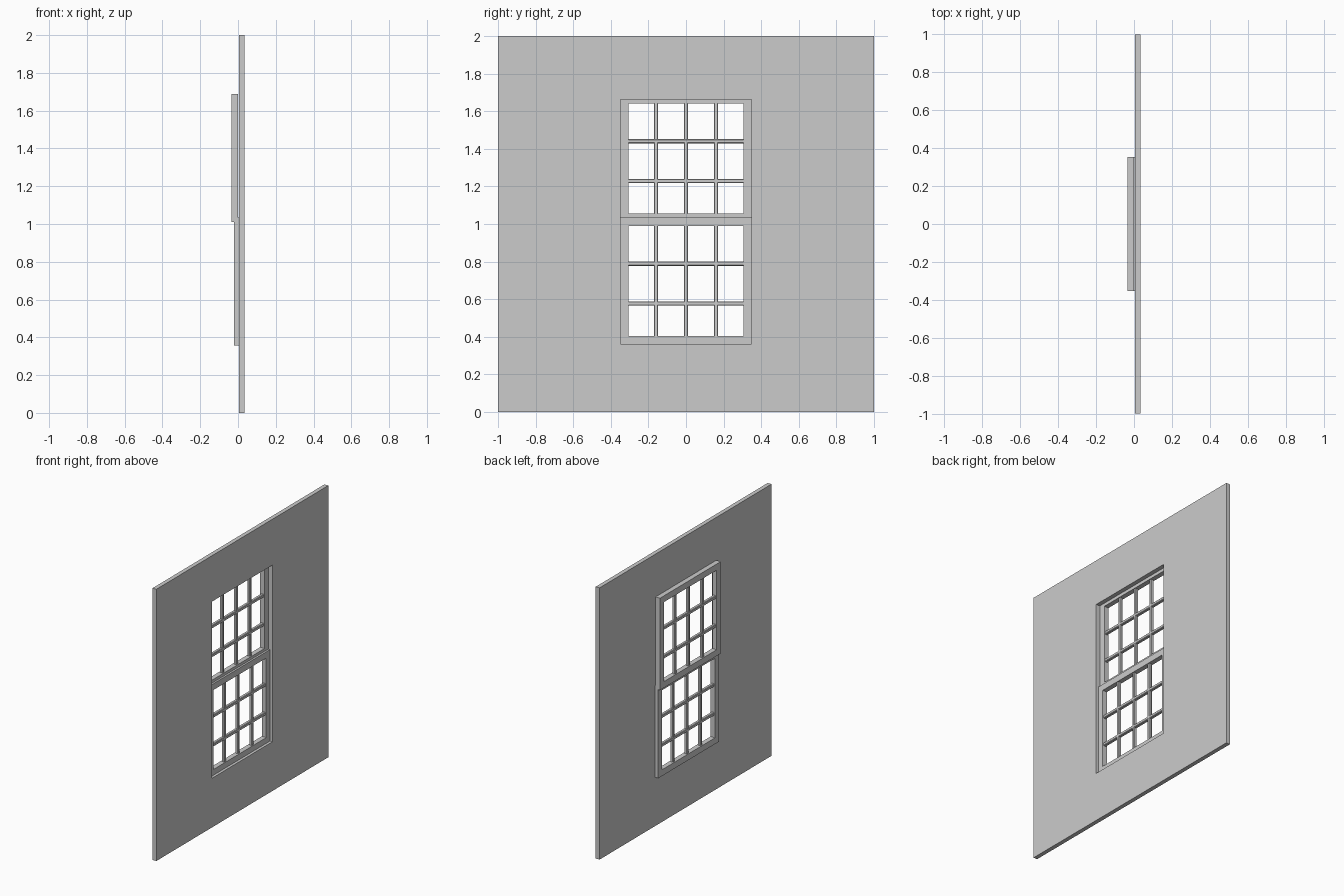
import bpy, bmesh

if "Cube" in bpy.data.objects:
    bpy.data.objects.remove(bpy.data.objects["Cube"])


def add_object(name, bm):
    bmesh.ops.recalc_face_normals(bm, faces=bm.faces)
    mesh = bpy.data.meshes.new(name)
    bm.to_mesh(mesh)
    bm.free()
    obj = bpy.data.objects.new(name, mesh)
    bpy.context.collection.objects.link(obj)
    return obj


def ring(name, x, outer, inner):
    """Rectangular plate with a rectangular hole; outer/inner = (half width, z low, z high)."""
    bm = bmesh.new()

    def loop(rect, px):
        w, lo, hi = rect
        return [bm.verts.new((px, y, z)) for y, z in ((-w, lo), (w, lo), (w, hi), (-w, hi))]

    loops = [loop(outer, x[0]), loop(outer, x[1]), loop(inner, x[1]), loop(inner, x[0])]
    for a, b in zip(loops, loops[1:] + loops[:1]):
        for i in range(4):
            j = (i + 1) % 4
            bm.faces.new((a[i], a[j], b[j], b[i]))
    return add_object(name, bm)


def bar(name, centre, size):
    """Glazing bar: box with chamfered edges."""
    bm = bmesh.new()
    bmesh.ops.create_cube(bm, size=1)
    bmesh.ops.scale(bm, vec=size, verts=bm.verts)
    bmesh.ops.translate(bm, vec=centre, verts=bm.verts)
    obj = add_object(name, bm)
    mod = obj.modifiers.new("chamfer", "BEVEL")
    mod.width = 0.004
    mod.segments = 1
    return obj


BAR = 0.023
HALF_IN = 0.307
RAIL = 0.046
PANE_H = 0.585


def sash(name, x_back, z_in):
    x_front = x_back + 0.036
    xc = (x_back + x_front) / 2
    z_top = z_in + PANE_H
    ring(name + "_frame", (x_back, x_front),
         (HALF_IN + RAIL, z_in - RAIL, z_top + RAIL), (HALF_IN, z_in, z_top))
    # vertical glazing bars
    for i, y in enumerate((-0.16, 0.0, 0.16)):
        bar(f"{name}_vertical_bar_{i + 1}", (xc, y, z_in + PANE_H / 2),
            (BAR, BAR, PANE_H + 0.02))
    # horizontal glazing bars
    for i, dz in enumerate((0.173, 0.385)):
        bar(f"{name}_horizontal_bar_{i + 1}", (xc, 0, z_in + dz),
            (BAR + 0.001, 2 * HALF_IN + 0.02, BAR))


# wall panel with window opening
ring("wall", (0.004, 0.035), (1.0, 0.0, 2.0), (0.35, 0.362, 1.662))

# sliding sashes, the upper one set further back
sash("upper_sash", -0.035, 1.056)
sash("lower_sash", -0.021, 0.404)
